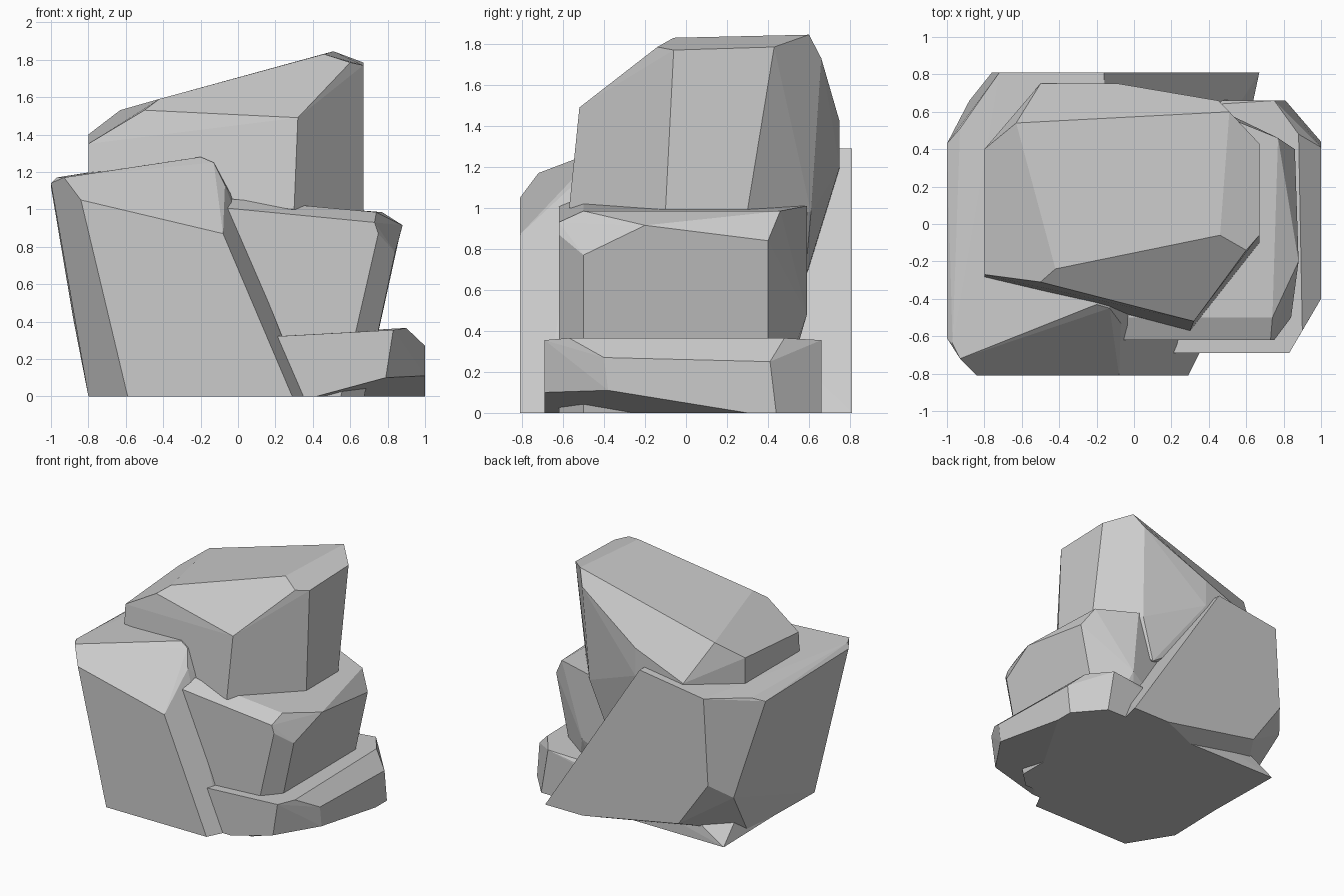
import bpy, bmesh, math


def rock(name, corners):
    """Chiselled boulder: convex block wrapped round its corner points."""
    bm = bmesh.new()
    for co in corners:
        bm.verts.new(co)
    hull = bmesh.ops.convex_hull(bm, input=bm.verts[:])
    junk = {g for g in hull["geom_interior"] + hull["geom_unused"]
            if isinstance(g, bmesh.types.BMVert)}
    bmesh.ops.delete(bm, geom=list(junk), context="VERTS")
    # merge nearly coplanar triangles into broad flat facets
    bmesh.ops.dissolve_limit(bm, angle_limit=math.radians(4),
                             verts=bm.verts[:], edges=bm.edges[:])
    bmesh.ops.recalc_face_normals(bm, faces=bm.faces[:])
    mesh = bpy.data.meshes.new(name)
    bm.to_mesh(mesh)
    bm.free()
    obj = bpy.data.objects.new(name, mesh)
    bpy.context.collection.objects.link(obj)
    return obj


# Tall leaning boulder on the left
rock("left_boulder", [
    (-.84, -.81, 1.05), (-.08, -.81, .87), (.29, -.81, 0), (-.59, -.81, 0),
    (-.93, -.72, 1.17), (-.97, -.64, 1.17), (-1, -.61, 1.14),
    (-.20, -.43, 1.28), (-.13, -.45, 1.25), (-.07, -.53, 1.13), (.35, -.69, 0),
    (-.80, -.47, 0), (-.78, .34, 0), (-1, .43, 1.12), (-.93, .51, 1.16),
    (-.72, .81, 1.21), (-.16, .81, 1.29), (.67, .81, 0), (.34, .81, 0),
    (-.50, .81, .16), (-.76, .81, .53), (-.88, .66, .41),
])

# Slanted boulder resting on top
rock("top_boulder", [
    (-.80, -.27, 1.35), (-.50, -.31, 1.53), (-.42, -.24, 1.59),
    (.46, -.06, 1.83), (.60, -.14, 1.785), (.32, -.52, 1.49),
    (.30, -.57, 1.0), (-.80, -.29, 1.1), (.67, -.06, 1.77), (.67, .43, 1.785),
    (.67, -.10, .99), (.67, .30, .99), (.51, .60, 1.845), (.45, .66, 1.73),
    (-.08, .75, 1.42), (-.08, .75, 1.2), (-.50, .75, 1.25), (-.50, .75, 1.15),
    (-.63, .54, 1.53), (-.80, .40, 1.40), (-.80, .40, 1.1),
    (.42, .61, .98), (.30, .58, .65),
])

# Middle boulder, tapering down to the ground
rock("middle_boulder", [
    (-.20, -.62, 1.02), (.73, -.62, .93), (.75, -.62, .87), (.55, -.62, 0),
    (.20, -.62, 0), (-.20, -.50, 1.07), (.74, -.50, .985), (.84, -.50, .77),
    (.88, -.20, .915), (.86, .40, .84), (.77, .46, .985), (.675, -.50, 0),
    (.675, .40, 0), (.45, .59, 1.01), (.50, .59, .48), (.40, .45, 0),
    (-.20, .50, 1.05), (-.20, .45, .1),
])

# Low slab wrapping the foot on the right, undercut at its front corner
rock("base_boulder", [
    (.10, -.69, .315), (.83, -.69, .355), (.79, -.69, .10), (.42, -.69, 0),
    (.10, -.69, 0), (.90, -.57, .365), (1, -.40, .27), (1, -.38, .11),
    (1, .30, 0), (1, .44, 0), (1, .41, .25), (.88, .48, .365),
    (.81, .66, 0), (.75, .66, .355), (-.20, .60, .30),
    (-.80, .67, 0), (-.55, .66, .15), (-.70, .20, .28), (-.78, -.40, 0),
])
